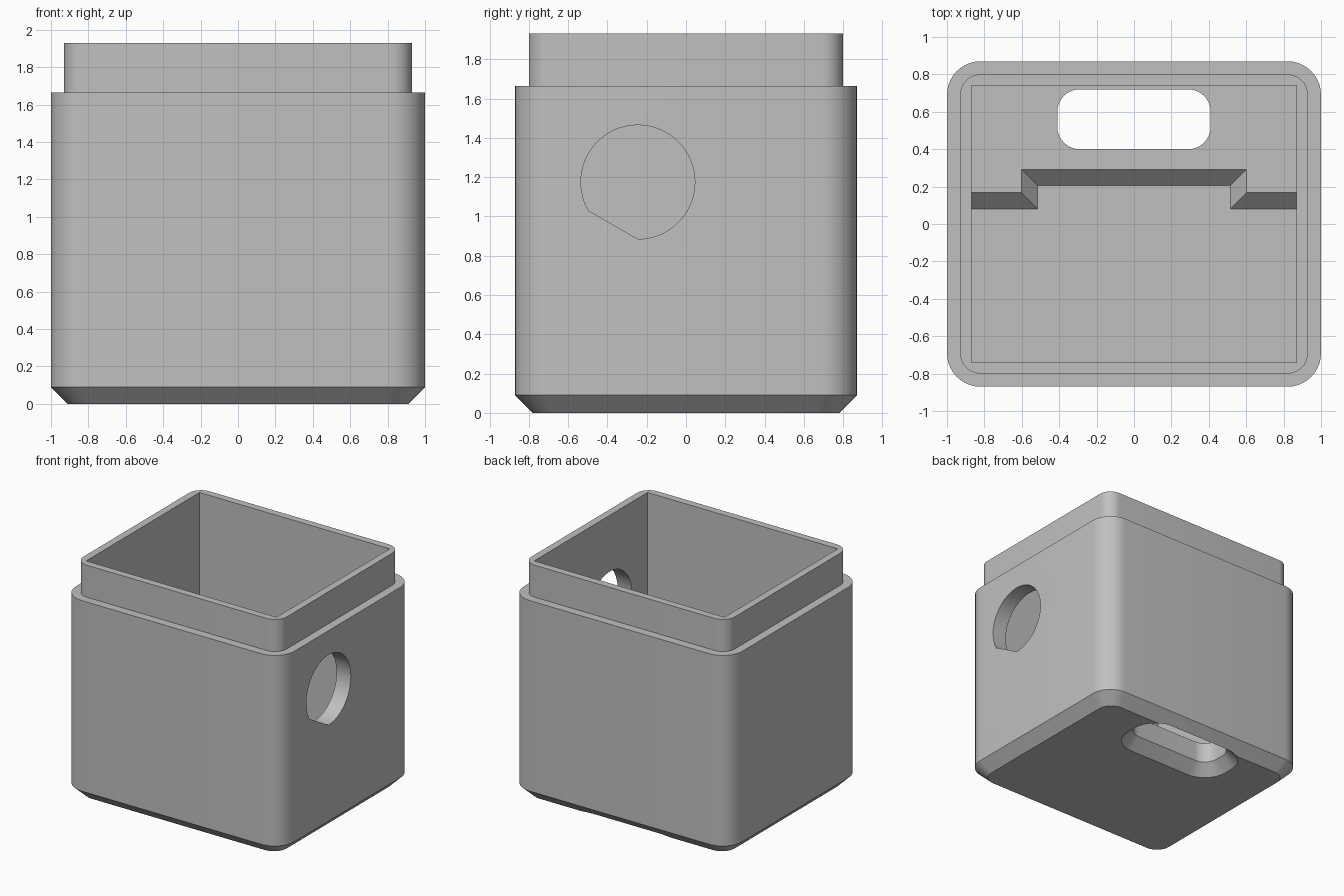
import bpy, bmesh, math

if "Cube" in bpy.data.objects:
    bpy.data.objects.remove(bpy.data.objects["Cube"])

grey = bpy.data.materials.new("plain grey")
grey.diffuse_color = (0.53, 0.53, 0.53, 1)
grey.use_nodes = True
grey.node_tree.nodes["Principled BSDF"].inputs["Base Color"].default_value = grey.diffuse_color


def rounded(hx, hy, r, cx=0, cy=0, n=10):
    """Rounded rectangle outline, counter-clockwise."""
    pts = []
    for k, (sx, sy) in enumerate([(1, 1), (-1, 1), (-1, -1), (1, -1)]):
        for i in range(n + 1):
            a = math.pi / 2 * (k + i / n)
            pts.append((cx + sx * (hx - r) + r * math.cos(a),
                        cy + sy * (hy - r) + r * math.sin(a)))
    return pts


def loft(name, layers):
    """Closed solid through a list of outlines made of 3D points."""
    bm = bmesh.new()
    rings = [[bm.verts.new(p) for p in layer] for layer in layers]
    n = len(rings[0])
    for a, b in zip(rings, rings[1:]):
        for i in range(n):
            j = (i + 1) % n
            bm.faces.new((a[i], a[j], b[j], b[i]))
    bm.faces.new(rings[0][::-1])
    bm.faces.new(rings[-1])
    bmesh.ops.recalc_face_normals(bm, faces=bm.faces)
    mesh = bpy.data.meshes.new(name)
    bm.to_mesh(mesh)
    bm.free()
    mesh.materials.append(grey)
    obj = bpy.data.objects.new(name, mesh)
    bpy.context.collection.objects.link(obj)
    return obj


def at(z, outline):
    return [(x, y, z) for x, y in outline]


# Outer body: chamfered foot, straight walls, shoulder and narrower lip
body = loft("open_box", [
    at(0, rounded(0.91, 0.78, 0.12)),
    at(0.09, rounded(1.0, 0.87, 0.18)),
    at(1.665, rounded(1.0, 0.87, 0.18)),
    at(1.665, rounded(0.93, 0.80, 0.11)),
    at(1.93, rounded(0.93, 0.80, 0.11))])

# Main cavity with square corners, down to the raised back floor
FLOOR, LEDGE = 0.17, 0.26
inner = [(-0.87, -0.74), (0.87, -0.74), (0.87, 0.74), (-0.87, 0.74)]
cavity = loft("cavity_cutter", [at(LEDGE, inner), at(2.2, inner)])


# Lower front floor with a sloped, notched step at its back
def pit(d):
    return [(-0.87, -0.74), (0.87, -0.74), (0.87, 0.08 + d), (0.515 + d, 0.08 + d),
            (0.515 + d, 0.205 + d), (-0.515 - d, 0.205 + d),
            (-0.515 - d, 0.08 + d), (-0.87, 0.08 + d)]


front_pit = loft("front_pit_cutter", [at(FLOOR, pit(0)), at(LEDGE + 0.01, pit(0.097))])


# Rounded slot through the floor, flared underneath
def slot(z, d):
    return at(z, rounded(0.41 + d, 0.16 + d, 0.12 + d, cy=0.56))


floor_slot = loft("slot_cutter", [slot(-0.01, 0.1), slot(0.09, 0), slot(0.5, 0)])

# Round port in the right wall with one flattened segment
arc = [math.radians(-90 + 300 * i / 60) for i in range(61)]
port = loft("port_cutter", [
    [(x, -0.245 + 0.29 * math.cos(a), 1.175 + 0.29 * math.sin(a)) for a in arc]
    for x in (0.7, 1.2)])

# Cut everything out and bake the result
cutters = [cavity, front_pit, floor_slot, port]
for c in cutters:
    c.hide_render = True
    m = body.modifiers.new(c.name, 'BOOLEAN')
    m.operation, m.solver, m.object = 'DIFFERENCE', 'EXACT', c
bpy.context.view_layer.update()
baked = bpy.data.meshes.new_from_object(
    body.evaluated_get(bpy.context.evaluated_depsgraph_get()))
body.modifiers.clear()
body.data = baked
for c in cutters:
    bpy.data.objects.remove(c)

# Smooth the rounded corners, keep hard edges
bpy.context.view_layer.objects.active = body
body.select_set(True)
bpy.ops.object.shade_smooth_by_angle(angle=math.radians(25))
